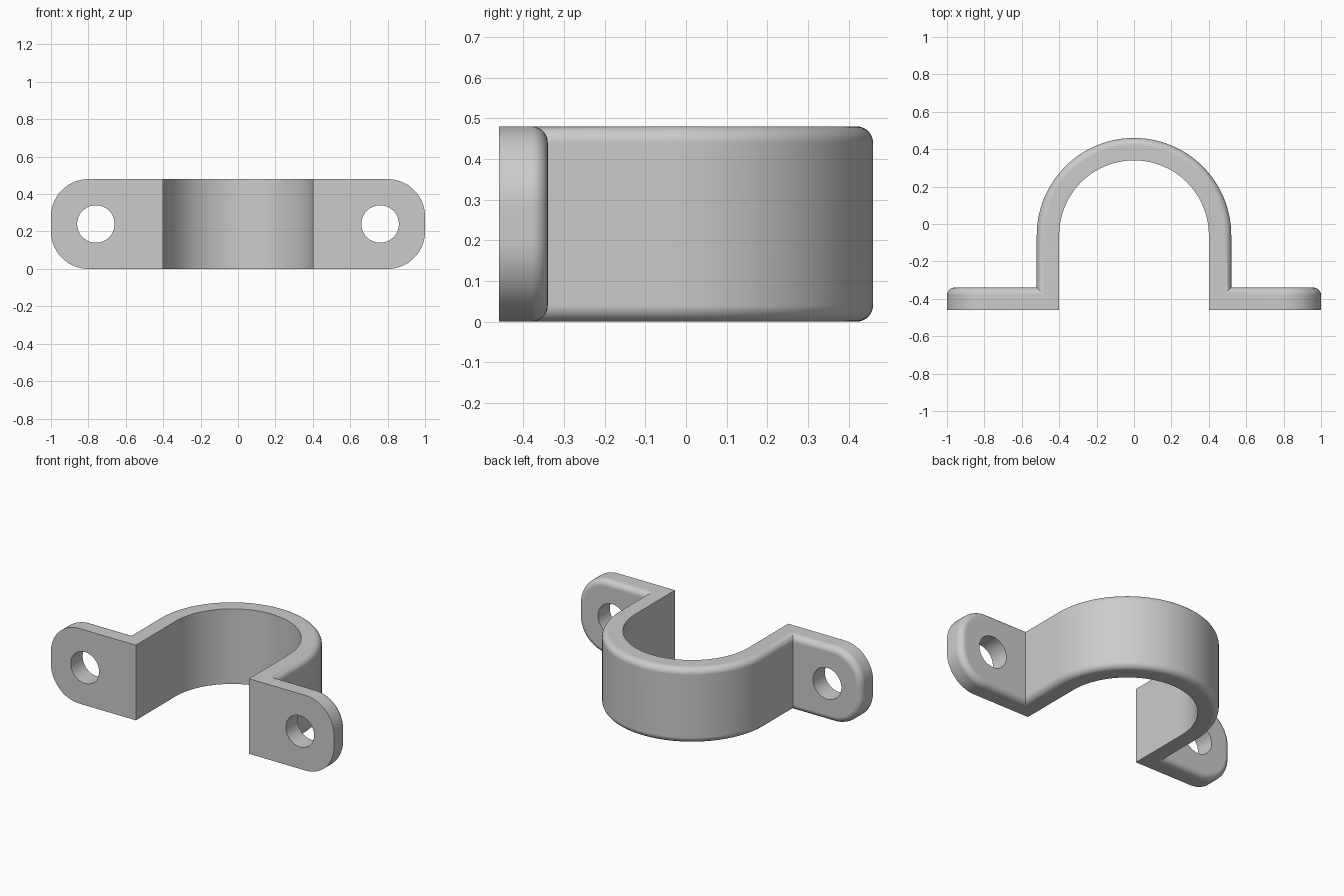
import bpy, bmesh
from math import sin, cos, pi, radians
from mathutils import Vector

cube = bpy.data.objects.get("Cube")
if cube:
    bpy.data.objects.remove(cube, do_unlink=True)

WIDTH, THICK, FILLET = 0.48, 0.12, 0.04
INNER_R, ARC_Y, FRONT_Y = 0.40, -0.06, -0.46
TAB_END, CORNER_R = 1.0, 0.20
HOLE_X, HOLE_R = 0.76, 0.10

steel = bpy.data.materials.new("satin_grey")
steel.use_nodes = True
GREY = (0.6, 0.6, 0.6, 1)
steel.diffuse_color = GREY
steel.node_tree.nodes["Principled BSDF"].inputs["Base Color"].default_value = GREY


def arc(cx, cy, r, start, end, steps):
    angles = [radians(start + (end - start) * i / steps) for i in range(steps + 1)]
    return [(cx + r * cos(a), cy + r * sin(a)) for a in angles]


def loft(name, rings):
    """Skin a row of matching closed rings and cap both ends."""
    bm = bmesh.new()
    rows = [[bm.verts.new(p) for p in ring] for ring in rings]
    n = len(rows[0])
    for a, b in zip(rows, rows[1:]):
        for i in range(n):
            j = (i + 1) % n
            bm.faces.new((a[i], a[j], b[j], b[i]))
    bm.faces.new(rows[0])
    bm.faces.new(rows[-1])
    bmesh.ops.recalc_face_normals(bm, faces=bm.faces)
    mesh = bpy.data.meshes.new(name)
    bm.to_mesh(mesh)
    bm.free()
    mesh.materials.append(steel)
    obj = bpy.data.objects.new(name, mesh)
    bpy.context.collection.objects.link(obj)
    return obj


def combine(target, other, operation):
    mod = target.modifiers.new(operation.lower(), 'BOOLEAN')
    mod.operation, mod.solver, mod.object = operation, 'EXACT', other
    bpy.ops.object.select_all(action='DESELECT')
    bpy.context.view_layer.objects.active = target
    target.select_set(True)
    bpy.ops.object.modifier_apply(modifier=mod.name)
    bpy.data.objects.remove(other, do_unlink=True)


# U-shaped strap: section rounded on its outer edges, swept round the pipe
section = [(0, 0)]
section += arc(THICK - FILLET, FILLET, FILLET, -90, 0, 8)
section += arc(THICK - FILLET, WIDTH - FILLET, FILLET, 0, 90, 8)
section += [(0, WIDTH)]

path = [(Vector((INNER_R, FRONT_Y, 0)), Vector((1, 0, 0)))]
for ux, uy in arc(0, 0, 1, 0, 180, 72):
    out = Vector((ux, uy, 0))
    path.append((out * INNER_R + Vector((0, ARC_Y, 0)), out))
path.append((Vector((-INNER_R, FRONT_Y, 0)), Vector((-1, 0, 0))))
clamp = loft("pipe_clamp", [[p + out * d + Vector((0, 0, z)) for d, z in section]
                            for p, out in path])


def tab_outline(inset):
    r, x = CORNER_R - inset, TAB_END - CORNER_R
    return ([(INNER_R, inset)] + arc(x, CORNER_R, r, -90, 0, 20)
            + arc(x, WIDTH - CORNER_R, r, 0, 90, 20) + [(INNER_R, WIDTH - inset)])


# Mounting tabs: rounded ends, with a fillet round the back edge
layers = [(FRONT_Y, 0)]
layers += [(FRONT_Y + THICK - FILLET + dy, FILLET - dx)
           for dx, dy in arc(0, 0, FILLET, 0, 90, 8)]
for side in (1, -1):
    tab = loft("mounting_tab", [[(side * x, y, z) for x, z in tab_outline(inset)]
                                for y, inset in layers])
    combine(clamp, tab, 'UNION')

# Screw holes
for side in (1, -1):
    circle = arc(side * HOLE_X, WIDTH / 2, HOLE_R, 0, 360, 64)[:-1]
    cutter = loft("screw_hole", [[(x, y, z) for x, z in circle]
                                 for y in (FRONT_Y - 0.1, FRONT_Y + THICK + 0.1)])
    cutter.hide_render = True
    combine(clamp, cutter, 'DIFFERENCE')

# Smooth curves, crisp edges, clean flat faces
bpy.ops.object.select_all(action='DESELECT')
bpy.context.view_layer.objects.active = clamp
clamp.select_set(True)
bpy.ops.object.shade_smooth_by_angle(angle=radians(30))
weighted = clamp.modifiers.new("weighted_normals", 'WEIGHTED_NORMAL')
weighted.keep_sharp = True
